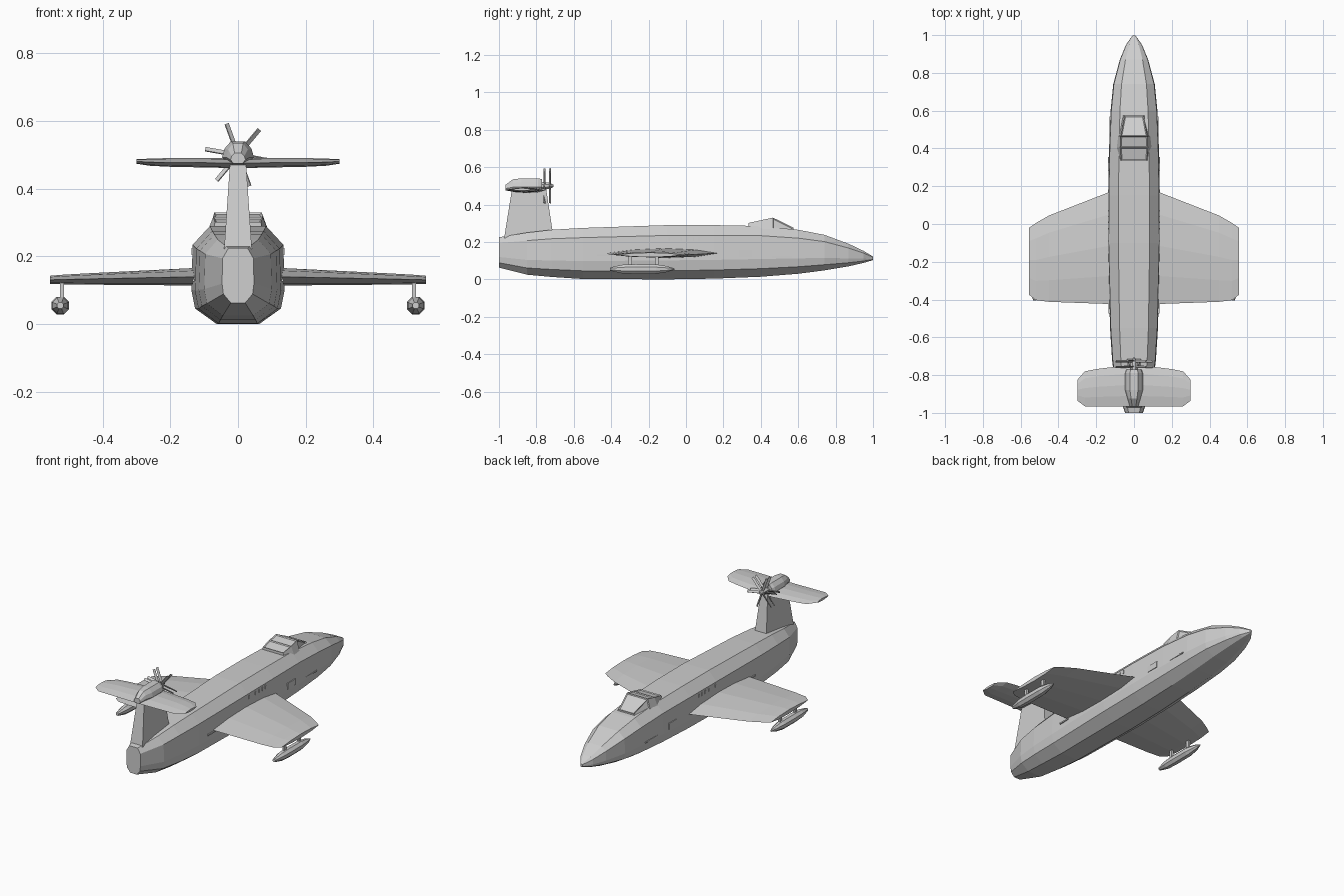
import bpy, bmesh
from math import sin, cos, pi, radians
from mathutils import Matrix, Vector

if "Cube" in bpy.data.objects:
    bpy.data.objects.remove(bpy.data.objects["Cube"], do_unlink=True)

grey = bpy.data.materials.new("light_grey")
grey.use_nodes = True
grey.diffuse_color = (0.62, 0.62, 0.62, 1)
grey.node_tree.nodes["Principled BSDF"].inputs["Base Color"].default_value = (0.62, 0.62, 0.62, 1)


def finish(name, bm, mirror=False):
    bmesh.ops.recalc_face_normals(bm, faces=bm.faces)
    mesh = bpy.data.meshes.new(name)
    bm.to_mesh(mesh)
    bm.free()
    mesh.materials.append(grey)
    obj = bpy.data.objects.new(name, mesh)
    bpy.context.scene.collection.objects.link(obj)
    if mirror:
        obj.modifiers.new("mirror", "MIRROR").use_clip = False
    return obj


def loft(rings):
    """Skin a series of closed rings and cap both ends."""
    bm = bmesh.new()
    rows = [[bm.verts.new(p) for p in ring] for ring in rings]
    n = len(rows[0])
    for a, b in zip(rows, rows[1:]):
        for i in range(n):
            j = (i + 1) % n
            bm.faces.new((a[i], a[j], b[j], b[i]))
    bm.faces.new(rows[0])
    bm.faces.new(rows[-1])
    bmesh.ops.recalc_face_normals(bm, faces=bm.faces)
    return bm


def add_box(bm, center, size, turn=Matrix()):
    m = Matrix.Translation(center) @ turn @ Matrix.Diagonal((*size, 1))
    bmesh.ops.create_cube(bm, size=1, matrix=m)


def circle_ring(x, y, z, r, sides=8):
    steps = [2 * pi * (i + 0.5) / sides for i in range(sides)]
    return [(x + r * cos(a), y, z + r * sin(a)) for a in steps]


# Fuselage: faceted section scaled along the body
SECTION = [(0.45, 0), (0.92, 0.16), (1, 0.35), (0.97, 0.81), (0.6, 1)]
# y, half width, bottom, top
STATIONS = [
    (-1, 0.047, 0.063, 0.225), (-0.85, 0.1, 0.025, 0.25),
    (-0.72, 0.116, 0.013, 0.265), (-0.55, 0.127, 0.002, 0.275),
    (-0.1, 0.138, 0, 0.29), (0.15, 0.137, 0.004, 0.29),
    (0.4, 0.132, 0.014, 0.285), (0.6, 0.124, 0.03, 0.265),
    (0.74, 0.11, 0.048, 0.238), (0.87, 0.075, 0.07, 0.19),
    (0.95, 0.042, 0.088, 0.152), (1, 0.006, 0.103, 0.122)]


def body_ring(y, w, low, high):
    half = [(u * w, y, low + k * (high - low)) for u, k in SECTION]
    return half + [(-x, y, z) for x, y, z in reversed(half)]


finish("fuselage", loft([body_ring(*s) for s in STATIONS]))

# Canopy with recessed panes
def canopy_ring(y, base, roof, z):
    return [(-base, y, 0.262), (base, y, 0.262), (roof, y, z), (-roof, y, z)]


canopy = loft([canopy_ring(0.335, 0.074, 0.068, 0.302),
               canopy_ring(0.405, 0.095, 0.073, 0.317),
               canopy_ring(0.465, 0.088, 0.07, 0.33),
               canopy_ring(0.575, 0.064, 0.05, 0.276)])
panes = [f for f in canopy.faces if f.normal.z > 0.3 and f.calc_area() > 0.005]
bmesh.ops.inset_individual(canopy, faces=panes, thickness=0.008, depth=-0.005)
finish("canopy", canopy)

# Wings and tailplane share one lens-shaped foil
FOIL = [(0, 0.5), (0.2, 0.85), (0.48, 1), (0.75, 0.85), (1, 0.5),
        (0.75, 0.12), (0.48, 0), (0.2, 0.12)]


def foil_ring(x, front, back, low, high):
    return [(x, front + t * (back - front), low + k * (high - low)) for t, k in FOIL]


finish("wing", loft([foil_ring(0.09, 0.185, -0.425, 0.114, 0.168),
                     foil_ring(0.45, 0.045, -0.412, 0.117, 0.15),
                     foil_ring(0.52, 0.005, -0.403, 0.118, 0.146),
                     foil_ring(0.555, -0.02, -0.375, 0.119, 0.143)]), mirror=True)

right = [(0.05, -0.75, -0.965, 0.462, 0.491), (0.2, -0.768, -0.965, 0.465, 0.491),
         (0.26, -0.78, -0.965, 0.468, 0.489), (0.3, -0.825, -0.935, 0.474, 0.488)]
left = [(-x, *rest) for x, *rest in reversed(right)]
finish("tailplane", loft([foil_ring(*s) for s in left + right]))

# Tail fin: tapered block
def fin_ring(z, w, back, front):
    return [(-w, back, z), (w, back, z), (w, front, z), (-w, front, z)]


finish("tail_fin", loft([fin_ring(0.222, 0.041, -0.972, -0.708),
                         fin_ring(0.485, 0.023, -0.93, -0.748)]))

# Engine nacelle above the fin
def nacelle_ring(y, w, low, high):
    mid = low + 0.35 * (high - low)
    half = [(w * 0.6, y, low), (w, y, mid), (w * 0.85, y, low + 0.7 * (high - low)),
            (w * 0.45, y, high)]
    return half + [(-x, y, z) for x, y, z in reversed(half)]


finish("engine_nacelle", loft([nacelle_ring(-0.965, 0.022, 0.475, 0.505),
                               nacelle_ring(-0.925, 0.034, 0.47, 0.535),
                               nacelle_ring(-0.88, 0.047, 0.468, 0.54),
                               nacelle_ring(-0.79, 0.047, 0.468, 0.54),
                               nacelle_ring(-0.77, 0.04, 0.473, 0.535)]))

# Propeller hub and two rows of six blades
HUB_Z = 0.5
finish("propeller_hub", loft([circle_ring(0, -0.78, HUB_Z, 0.022),
                              circle_ring(0, -0.735, HUB_Z, 0.019),
                              circle_ring(0, -0.708, HUB_Z, 0.007)]))
for row, y in (("front", -0.727), ("rear", -0.757)):
    blades = bmesh.new()
    for i in range(6):
        spin = Matrix.Rotation(radians(10 + 60 * i), 4, "Y")
        place = spin @ Matrix.Rotation(radians(50), 4, "X")
        center = Vector((0, y, HUB_Z)) + spin @ Vector((-0.053, 0, 0))
        add_box(blades, center, (0.09, 0.014, 0.004), place)
    finish(row + "_propeller_blades", blades)

# Underwing pods on pylons
POD_X, POD_Z = 0.525, 0.055
pod = [(-0.405, 0.01), (-0.34, 0.025), (-0.27, 0.028), (-0.16, 0.027), (-0.1, 0.017), (-0.062, 0.004)]
finish("wing_pod", loft([circle_ring(POD_X, y, POD_Z, r) for y, r in pod]), mirror=True)
pylons = bmesh.new()
for y in (-0.3, -0.157):
    add_box(pylons, (POD_X - 0.005, y, 0.102), (0.013, 0.02, 0.055))
finish("pod_pylons", pylons, mirror=True)

# Side windows, doors and slots as thin plates
windows = bmesh.new()
for y in (-0.09, -0.025, 0.01, 0.04, 0.07):
    add_box(windows, (0.134, y, 0.215), (0.008, 0.007, 0.02))
finish("side_windows", windows, mirror=True)
details = bmesh.new()
add_box(details, (0.133, 0.318, 0.138), (0.008, 0.075, 0.036))
add_box(details, (0.126, 0.515, 0.12), (0.009, 0.11, 0.007))
add_box(details, (0.13, -0.44, 0.13), (0.009, 0.07, 0.008))
finish("side_doors_and_slots", details, mirror=True)
